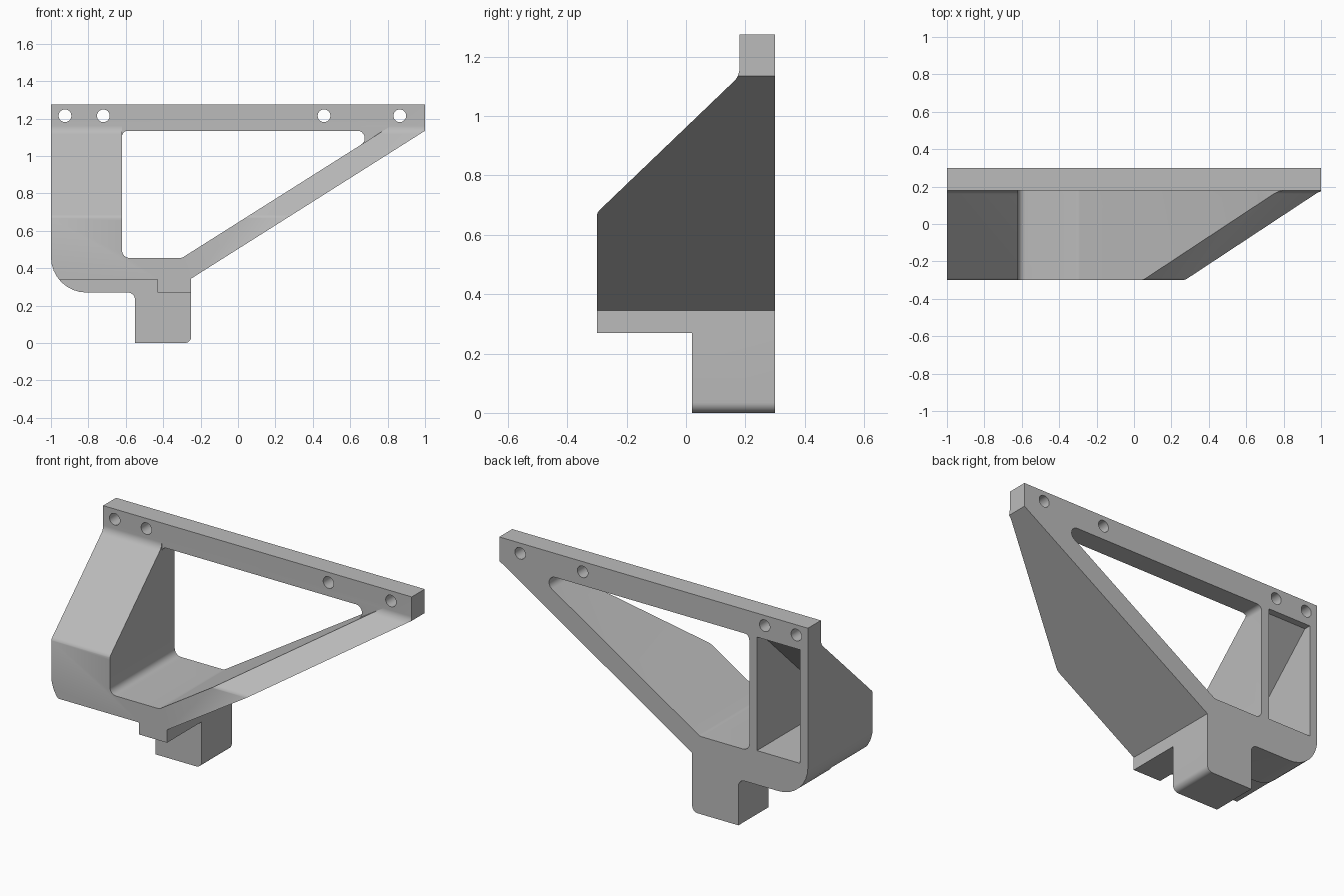
import bpy
import bmesh
import math
from mathutils import Vector

cube = bpy.data.objects.get("Cube")
if cube:
    bpy.data.objects.remove(cube, do_unlink=True)

# One plain grey for the whole bracket
grey = bpy.data.materials.new("bracket grey")
grey.use_nodes = True
colour = (0.5, 0.5, 0.5, 1)
grey.diffuse_color = colour
grey.node_tree.nodes["Principled BSDF"].inputs["Base Color"].default_value = colour


def rounded(corners, steps=8):
    """Outline from (u, v) or (u, v, radius) corners, with fillets as arcs."""
    out = []
    for i, c in enumerate(corners):
        p = Vector(c[:2])
        if len(c) == 2:
            out.append(p)
            continue
        a = (Vector(corners[i - 1][:2]) - p).normalized()
        b = (Vector(corners[(i + 1) % len(corners)][:2]) - p).normalized()
        half = a.angle(b) / 2
        centre = p + (a + b).normalized() * c[2] / math.sin(half)
        reach = c[2] / math.tan(half)
        start, end = p + a * reach - centre, p + b * reach - centre
        turn = start.angle(end)
        for k in range(steps + 1):
            t = k / steps
            out.append(centre + (start * math.sin((1 - t) * turn)
                                 + end * math.sin(t * turn)) / math.sin(turn))
    return out


def prism(name, corners, lo, hi, axis="y"):
    """Extrude an outline along y (outline in x, z) or along x (outline in y, z)."""
    bm = bmesh.new()

    def place(p, d):
        return (p.x, d, p.y) if axis == "y" else (d, p.x, p.y)

    face = bm.faces.new([bm.verts.new(place(p, lo)) for p in rounded(corners)])
    new = bmesh.ops.extrude_face_region(bm, geom=[face])["geom"]
    shift = Vector((0, hi - lo, 0)) if axis == "y" else Vector((hi - lo, 0, 0))
    bmesh.ops.translate(bm, vec=shift,
                        verts=[v for v in new if isinstance(v, bmesh.types.BMVert)])
    bmesh.ops.recalc_face_normals(bm, faces=bm.faces)
    mesh = bpy.data.meshes.new(name)
    bm.to_mesh(mesh)
    bm.free()
    mesh.materials.append(grey)
    obj = bpy.data.objects.new(name, mesh)
    bpy.context.collection.objects.link(obj)
    return obj


def combine(target, tool, operation="DIFFERENCE"):
    """Apply a boolean and discard the helper."""
    tool.hide_render = True
    mod = target.modifiers.new("cut", "BOOLEAN")
    mod.operation, mod.object, mod.solver = operation, tool, "EXACT"
    bpy.context.view_layer.objects.active = target
    bpy.ops.object.modifier_apply(modifier=mod.name)
    bpy.data.objects.remove(tool, do_unlink=True)


# Front outline: top bar, column, diagonal strut and foot
bracket = prism("bracket", [
    (-1, 1.275), (1, 1.275), (1, 1.135), (-0.25, 0.345), (-0.25, 0, 0.035),
    (-0.55, 0), (-0.55, 0.27, 0.04), (-1, 0.27, 0.19)], -0.3, 0.3)

# Side outline: sloping front and stepped foot
combine(bracket, prism("side_outline", [
    (0.3, -0.1), (0.3, 1.4), (0.18, 1.4), (0.18, 1.135, 0.06),
    (-0.302, 0.673, 0.04), (-0.302, 0.27), (0.02, 0.27), (0.02, -0.1)],
    -1.2, 1.2, "x"), "INTERSECT")

# Large opening, with square upper corners in front of the bar
combine(bracket, prism("opening", [
    (-0.62, 1.135, 0.03), (0.776, 1.135, 0.04),
    (-0.3, 0.455, 0.04), (-0.62, 0.455, 0.04)], -0.5, 0.5))
combine(bracket, prism("opening_front", [
    (-0.62, 1.2), (0.879, 1.2), (0.016, 0.655), (-0.62, 0.655)], -0.5, 0.18))

# Relief under the front left corner
combine(bracket, prism("relief", [
    (-1.1, 0.1), (-0.43, 0.1), (-0.43, 0.34), (-1.1, 0.34)], -0.5, 0.02))

# Hollow in the back of the column
combine(bracket, prism("hollow", [
    (0.4, 1.135), (0.26, 1.135), (-0.25, 0.645), (-0.25, 0.47), (0.4, 0.47)],
    -0.95, -0.67, "x"))

# Bolt holes through the top bar
for x in (-0.925, -0.72, 0.46, 0.865):
    ring = [(x + 0.034 * math.cos(a), 1.215 + 0.034 * math.sin(a))
            for a in (k * math.tau / 32 for k in range(32))]
    combine(bracket, prism("bolt_hole", ring, -0.5, 0.5))

bpy.ops.object.select_all(action="DESELECT")
bracket.select_set(True)
bpy.context.view_layer.objects.active = bracket
bpy.ops.object.shade_smooth_by_angle(angle=math.radians(25))
